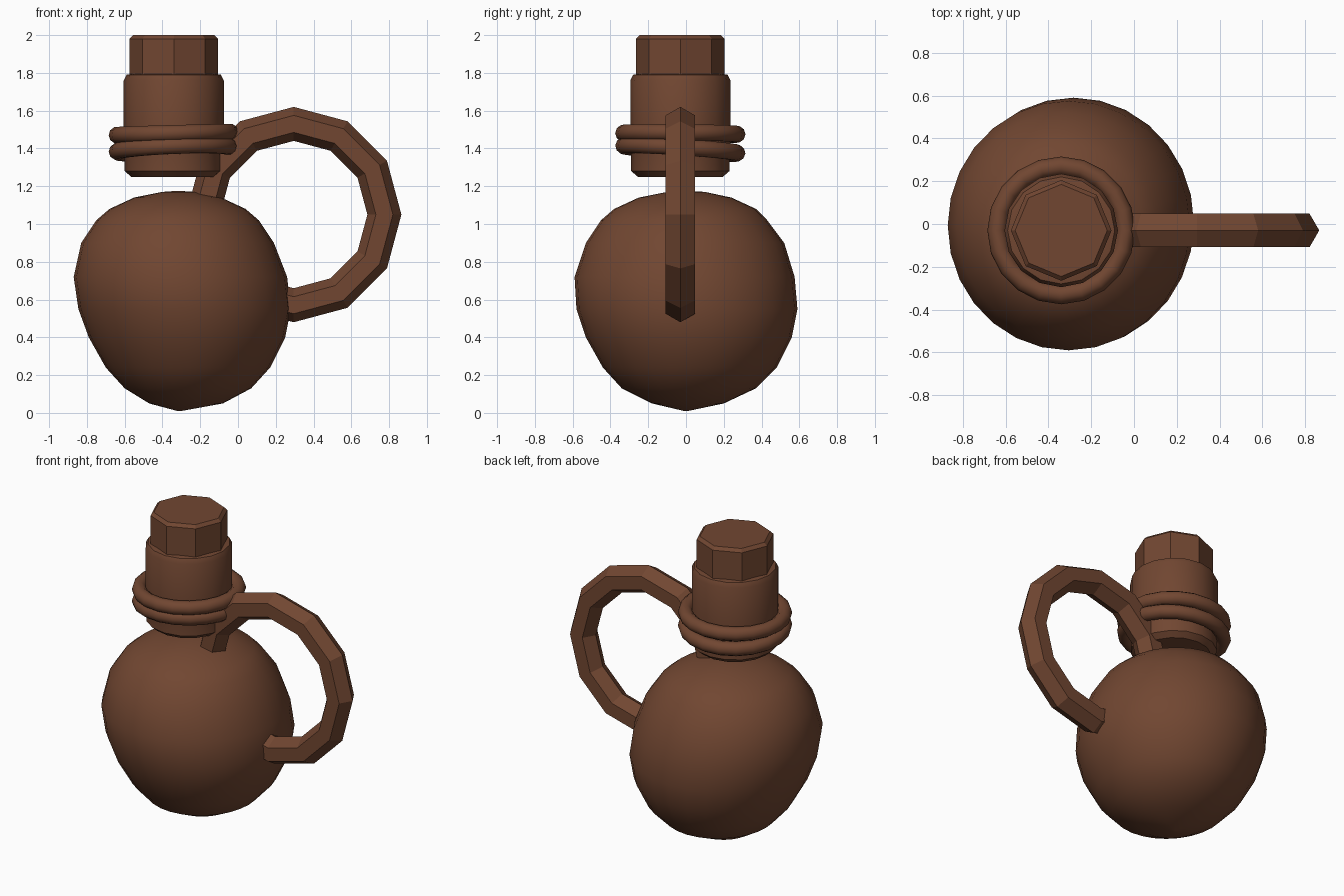
import bpy, bmesh
from math import sin, cos, radians, tau
from mathutils import Vector, Matrix

cube = bpy.data.objects.get("Cube")
if cube:
    bpy.data.objects.remove(cube, do_unlink=True)

# Single brown clay colour
brown = bpy.data.materials.new("brown_clay")
brown.use_nodes = True
COLOUR = (0.165, 0.062, 0.031, 1)
brown.diffuse_color = COLOUR
brown.node_tree.nodes["Principled BSDF"].inputs["Base Color"].default_value = COLOUR


def loft(name, rings, closed=False, angle=30):
    """Skin a list of equal-length point rings; cap the ends unless closed."""
    bm = bmesh.new()
    loops = [[bm.verts.new(p) for p in ring] for ring in rings]
    n = len(loops[0])
    pairs = list(zip(loops, loops[1:]))
    if closed:
        pairs.append((loops[-1], loops[0]))
    else:
        bm.faces.new(loops[0])
        bm.faces.new(loops[-1])
    for a, b in pairs:
        for i in range(n):
            j = (i + 1) % n
            bm.faces.new((a[i], a[j], b[j], b[i]))
    bmesh.ops.recalc_face_normals(bm, faces=bm.faces)
    mesh = bpy.data.meshes.new(name)
    bm.to_mesh(mesh)
    bm.free()
    mesh.materials.append(brown)
    obj = bpy.data.objects.new(name, mesh)
    bpy.context.collection.objects.link(obj)
    bpy.ops.object.select_all(action='DESELECT')
    obj.select_set(True)
    bpy.context.view_layer.objects.active = obj
    bpy.ops.object.shade_smooth_by_angle(angle=radians(angle))
    return obj


def ellipse(x0, x1, y0, y1, z, n):
    return [Vector(((x0 + x1) / 2 + (x1 - x0) / 2 * cos(tau * i / n),
                    (y0 + y1) / 2 + (y1 - y0) / 2 * sin(tau * i / n), z)) for i in range(n)]


def lathe(name, centre, profile, n):
    x, y = centre
    return loft(name, [ellipse(x - r, x + r, y - r, y + r, z, n) for r, z in profile])


def tube_ring(major, minor, angle, sides):
    """Cross-section of a ring lying in the XY plane."""
    return [Vector(((major + minor * cos(tau * k / sides)) * cos(angle),
                    (major + minor * cos(tau * k / sides)) * sin(angle),
                    minor * sin(tau * k / sides))) for k in range(sides)]


# Lopsided round body: height, left and right extents, front and back extents
body = [
    (0.01, -.32, -.30, -.01, .01), (0.05, -.47, -.08, -.18, .20),
    (0.13, -.60, .07, -.34, .37), (0.24, -.70, .17, -.44, .48),
    (0.40, -.79, .25, -.53, .56), (0.55, -.845, .28, -.58, .59),
    (0.72, -.87, .26, -.59, .575), (0.90, -.83, .19, -.53, .52),
    (1.02, -.75, .11, -.45, .43), (1.08, -.68, .04, -.38, .37),
    (1.14, -.55, -.09, -.25, .24), (1.17, -.40, -.22, -.10, .10),
    (1.175, -.33, -.31, -.01, .01)]
loft("body", [ellipse(x0, x1, y0, y1, z, 28) for z, x0, x1, y0, y1 in body], angle=60)

# Neck and stopper
AXIS = (-.34, -.03)
lathe("neck", AXIS, [(.225, 1.25), (.26, 1.28), (.26, 1.36), (.265, 1.4),
                     (.265, 1.76), (.25, 1.79), (.22, 1.795)], 16)
lathe("stopper", AXIS, [(.235, 1.74), (.235, 1.98), (.215, 2.0)], 8)

# Two slightly tilted cord rings around the neck
for name, z, tilt_x, tilt_y in (("upper_cord", 1.478, -.01, -.025),
                                ("lower_cord", 1.395, -.065, -.04)):
    ring = loft(name, [tube_ring(.30, .045, tau * i / 20, 10) for i in range(20)], True, 60)
    ring.data.transform(Matrix.Translation((*AXIS, z)) @ Matrix.Rotation(tilt_x, 4, 'X')
                        @ Matrix.Rotation(tilt_y, 4, 'Y'))

# Faceted loop handle with both ends sunk into the body
handle = loft("handle", [tube_ring(.48, .09, radians(a), 6) for a in range(-120, 181, 30)], angle=10)
handle.data.transform(Matrix.Translation((.295, -.03, 1.05)) @ Matrix.Rotation(radians(90), 4, 'X'))
